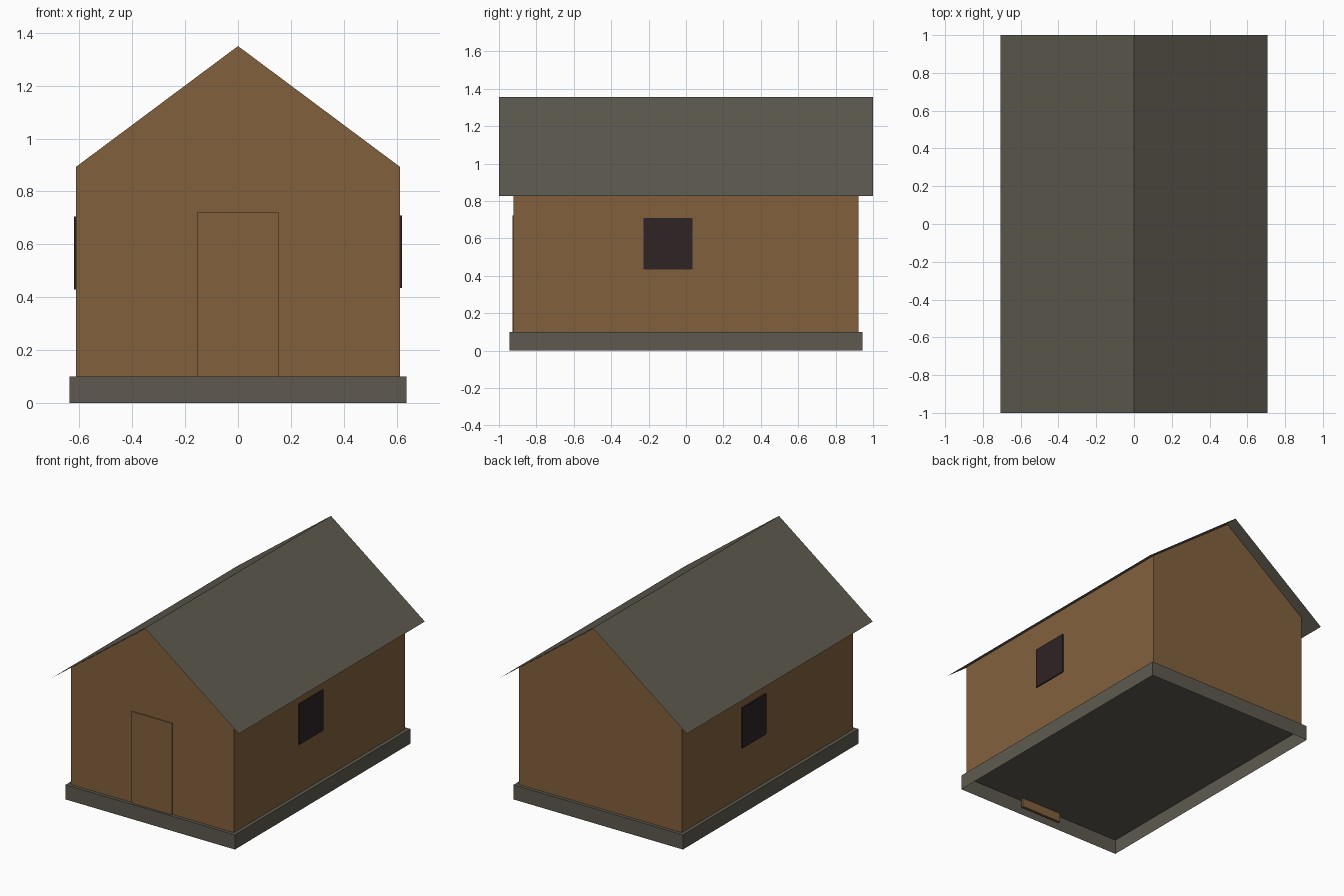
import bpy
import bmesh

default = bpy.data.objects.get("Cube")
if default:
    bpy.data.objects.remove(default, do_unlink=True)


def material(name, rgb):
    mat = bpy.data.materials.new(name)
    mat.use_nodes = True
    color = (*rgb, 1)
    mat.diffuse_color = color
    bsdf = next(n for n in mat.node_tree.nodes if n.type == 'BSDF_PRINCIPLED')
    bsdf.inputs["Base Color"].default_value = color
    bsdf.inputs["Roughness"].default_value = 0.9
    return mat


stone = material("grey stone", (0.112, 0.102, 0.078))
wood = material("brown wood", (0.223, 0.118, 0.048))
glass = material("dark glass", (0.028, 0.017, 0.018))


def finish(name, bm, mat):
    mesh = bpy.data.meshes.new(name)
    bm.to_mesh(mesh)
    bm.free()
    obj = bpy.data.objects.new(name, mesh)
    bpy.context.collection.objects.link(obj)
    mesh.materials.append(mat)
    return obj


def box(name, low, high, mat, open_bottom=False):
    bm = bmesh.new()
    bmesh.ops.create_cube(bm, size=1)
    for v in bm.verts:
        v.co = [lo + (c + 0.5) * (hi - lo) for c, lo, hi in zip(v.co, low, high)]
    if open_bottom:
        bm.normal_update()
        down = [f for f in bm.faces if f.normal.z < -0.9]
        bmesh.ops.delete(bm, geom=down, context='FACES_ONLY')
    return finish(name, bm, mat)


def extrude_profile(name, points, half_length, mat, closed):
    """Sweep an x-z outline along y; a closed outline also gets end caps."""
    bm = bmesh.new()
    front, back = [[bm.verts.new((x, y, z)) for x, z in points]
                   for y in (-half_length, half_length)]
    for i in range(len(points) - 1):
        bm.faces.new((front[i], front[i + 1], back[i + 1], back[i]))
    if closed:
        bm.faces.new(front)
        bm.faces.new(back)
    bmesh.ops.recalc_face_normals(bm, faces=bm.faces[:])
    # An open sheet must face upward
    if not closed and bm.faces[:][0].normal.z < 0:
        bmesh.ops.reverse_faces(bm, faces=bm.faces[:])
    return finish(name, bm, mat)


# Hollow foundation slab, open underneath
box("foundation", (-0.637, -0.943, 0), (0.637, 0.943, 0.1), stone, open_bottom=True)

# Gabled walls
extrude_profile("walls", [(-0.613, 0.1), (-0.613, 0.893), (0, 1.35),
                          (0.613, 0.893), (0.613, 0.1)], 0.921, wood, True)

# Thin roof sheet with overhang
extrude_profile("roof", [(-0.706, 0.827), (0, 1.357), (0.706, 0.827)], 1.0, stone, False)

# Door, reaching down into the foundation
box("door", (-0.153, -0.928, 0.04), (0.153, -0.91, 0.722), wood)

# One window on each long side
box("left_window", (0.61, -0.226, 0.434), (0.621, 0.034, 0.71), glass)
box("right_window", (-0.621, 0.02, 0.43), (-0.61, 0.28, 0.705), glass)
